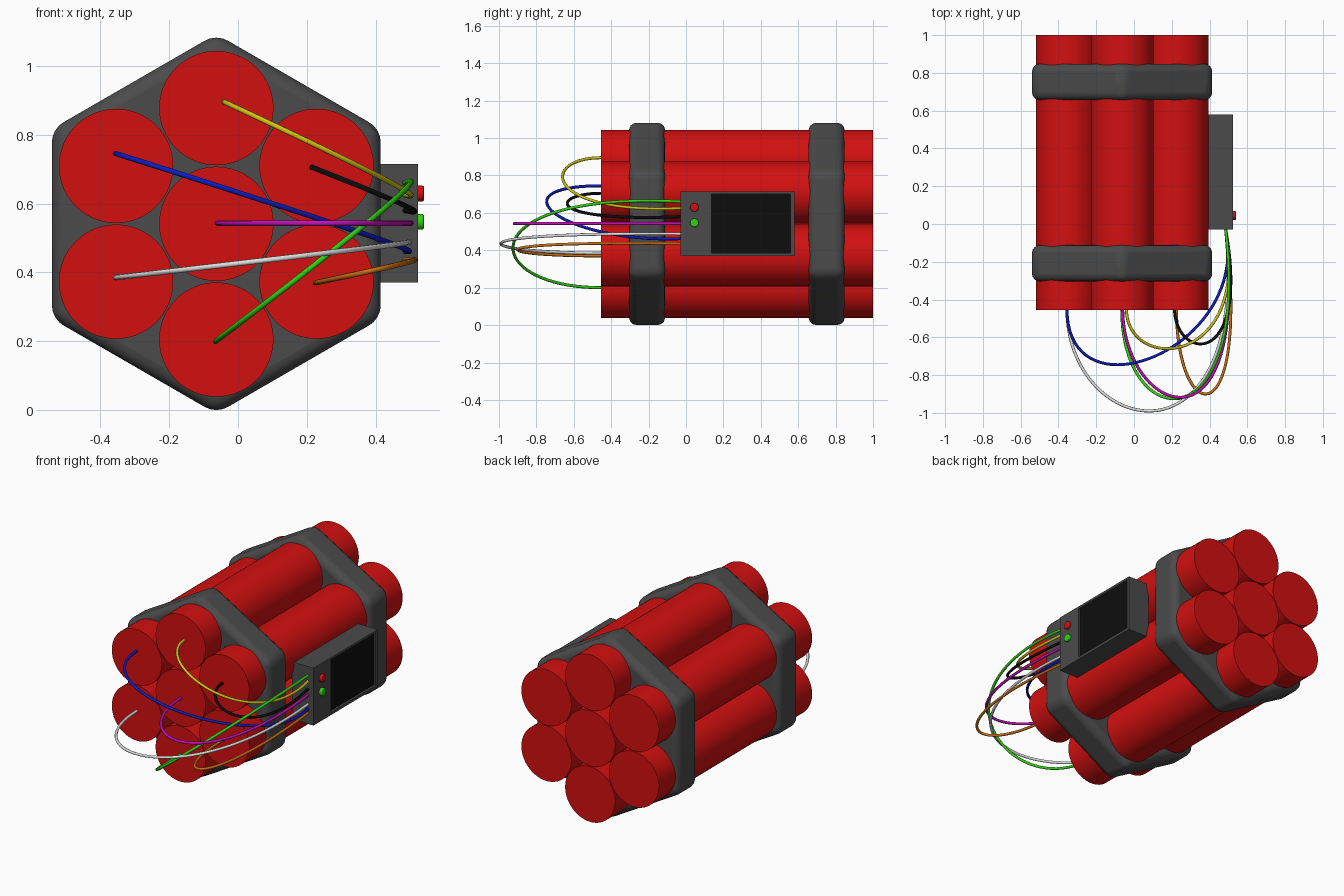
import bpy, bmesh, math
from mathutils import Vector

if "Cube" in bpy.data.objects:
    bpy.data.objects.remove(bpy.data.objects["Cube"])

CX, CZ = -0.063, 0.541      # bundle axis


def mat(name, rgb):
    m = bpy.data.materials.new(name)
    m.diffuse_color = (*rgb, 1)
    m.use_nodes = True
    m.node_tree.nodes["Principled BSDF"].inputs["Base Color"].default_value = m.diffuse_color
    return m


RED = mat("red", (0.65, 0.005, 0.005))
GREY = mat("dark_grey", (0.07, 0.07, 0.07))
BLACK = mat("black", (0.004, 0.004, 0.004))
YELLOW = mat("yellow", (0.65, 0.55, 0.006))
BLUE = mat("blue", (0.004, 0.012, 0.55))
GREEN = mat("green", (0.03, 0.65, 0.006))
MAGENTA = mat("magenta", (0.58, 0.004, 0.5))
WHITE = mat("white", (0.75, 0.75, 0.75))
ORANGE = mat("orange", (0.6, 0.16, 0.006))


def rod(name, material, loc, r, depth, rot, sides, bevel=0.0):
    bpy.ops.mesh.primitive_cylinder_add(vertices=sides, radius=r, depth=depth,
                                        location=loc, rotation=rot)
    ob = bpy.context.object
    ob.name = name
    ob.data.materials.append(material)
    if bevel:
        b = ob.modifiers.new("bevel", 'BEVEL')
        b.width, b.segments = bevel, 4
        b.limit_method = 'ANGLE'
    bpy.ops.object.shade_smooth_by_angle(angle=math.radians(35))
    return ob


ALONG_Y = (math.pi / 2, 0, 0)
ALONG_X = (0, math.pi / 2, 0)

# Seven tubes: one in the middle, six around it
spots = [(0, 0)] + [(0.336 * math.sin(k * math.pi / 3), 0.336 * math.cos(k * math.pi / 3))
                    for k in range(6)]
for i, (dx, dz) in enumerate(spots):
    rod(f"tube_{i}", RED, (CX + dx, 0.2725, CZ + dz), 0.166, 1.455, ALONG_Y, 64)

# Two rounded hexagonal bands, corners pointing up and down
for name, y in (("front_band", -0.208), ("rear_band", 0.752)):
    rod(name, GREY, (CX, y, CZ), 0.551, 0.192, ALONG_Y, 6, bevel=0.04)

# Control box with a recessed screen in its outer face
Y0, Y1, Z0, Z1 = -0.03, 0.58, 0.37, 0.715
bm = bmesh.new()
bmesh.ops.create_cube(bm, size=1)
for v in bm.verts:
    v.co = Vector((0.523 if v.co.x > 0 else 0.38,
                   Y1 if v.co.y > 0 else Y0,
                   Z1 if v.co.z > 0 else Z0))
bm.normal_update()
face = max(bm.faces, key=lambda f: f.normal.x)
bmesh.ops.inset_region(bm, faces=[face], thickness=0.02)
ym, zm = (Y0 + Y1) / 2, (Z0 + Z1) / 2
for v in face.verts:
    v.co.y = 0.56 if v.co.y > ym else 0.135
    v.co.z = 0.702 if v.co.z > zm else 0.386
bmesh.ops.inset_region(bm, faces=[face], thickness=0.0005, depth=-0.012)
face.material_index = 1
me = bpy.data.meshes.new("control_box")
bm.to_mesh(me)
bm.free()
me.materials.append(GREY)
me.materials.append(BLACK)
bpy.context.collection.objects.link(bpy.data.objects.new("control_box", me))

# Two buttons beside the screen
rod("red_button", RED, (0.525, 0.045, 0.629), 0.023, 0.03, ALONG_X, 24, bevel=0.006)
rod("green_button", GREEN, (0.525, 0.045, 0.547), 0.023, 0.03, ALONG_X, 24, bevel=0.006)


def wire(name, material, x, z, z_end, reach, s):
    """Loop from a tube end to the box, reaching y = reach at fraction s of its span."""
    ya, yb = -0.45, -0.025
    t = 0.5 - math.sin(math.asin(1 - 2 * s) / 3)
    u = 1 - t
    # solve the two handle positions so the turning point lies at reach
    a, b, e = 3 * u * u * t, 3 * u * t * t, reach - ya * u**3 - yb * t**3
    c, d, f = u * u - 2 * u * t, 2 * u * t - t * t, u * u * ya - t * t * yb
    det = a * d - b * c
    h1, h2 = (e * d - b * f) / det, (a * f - e * c) / det
    cu = bpy.data.curves.new(name, 'CURVE')
    cu.dimensions = '3D'
    cu.bevel_depth, cu.bevel_resolution = 0.008, 2
    cu.resolution_u = 40
    cu.use_fill_caps = True
    sp = cu.splines.new('BEZIER')
    sp.bezier_points.add(1)
    p, q = sp.bezier_points
    for pt in (p, q):
        pt.handle_left_type = pt.handle_right_type = 'FREE'
    p.co, p.handle_left, p.handle_right = (x, ya, z), (x, ya + 0.1, z), (x, h1, z)
    over = z_end + (z_end - z) * 0.12 / (0.5 - x) * 0.6
    q.co, q.handle_left, q.handle_right = (0.485, yb, z_end), (0.62, h2, over), (0.485, 0, z_end)
    cu.materials.append(material)
    bpy.context.collection.objects.link(bpy.data.objects.new(name, cu))


# Coloured wires: start x, start z, end z, furthest y, where along the span
wire("yellow_wire", YELLOW, -0.04, 0.895, 0.625, -0.66, 0.34)
wire("blue_wire", BLUE, -0.355, 0.745, 0.462, -0.745, 0.28)
wire("black_wire", BLACK, 0.215, 0.705, 0.58, -0.635, 0.36)
wire("green_wire", GREEN, -0.065, 0.2, 0.66, -0.925, 0.42)
wire("magenta_wire", MAGENTA, -0.06, 0.543, 0.543, -0.918, 0.47)
wire("white_wire", WHITE, -0.355, 0.385, 0.488, -0.99, 0.46)
wire("orange_wire", ORANGE, 0.225, 0.37, 0.435, -0.9, 0.42)
